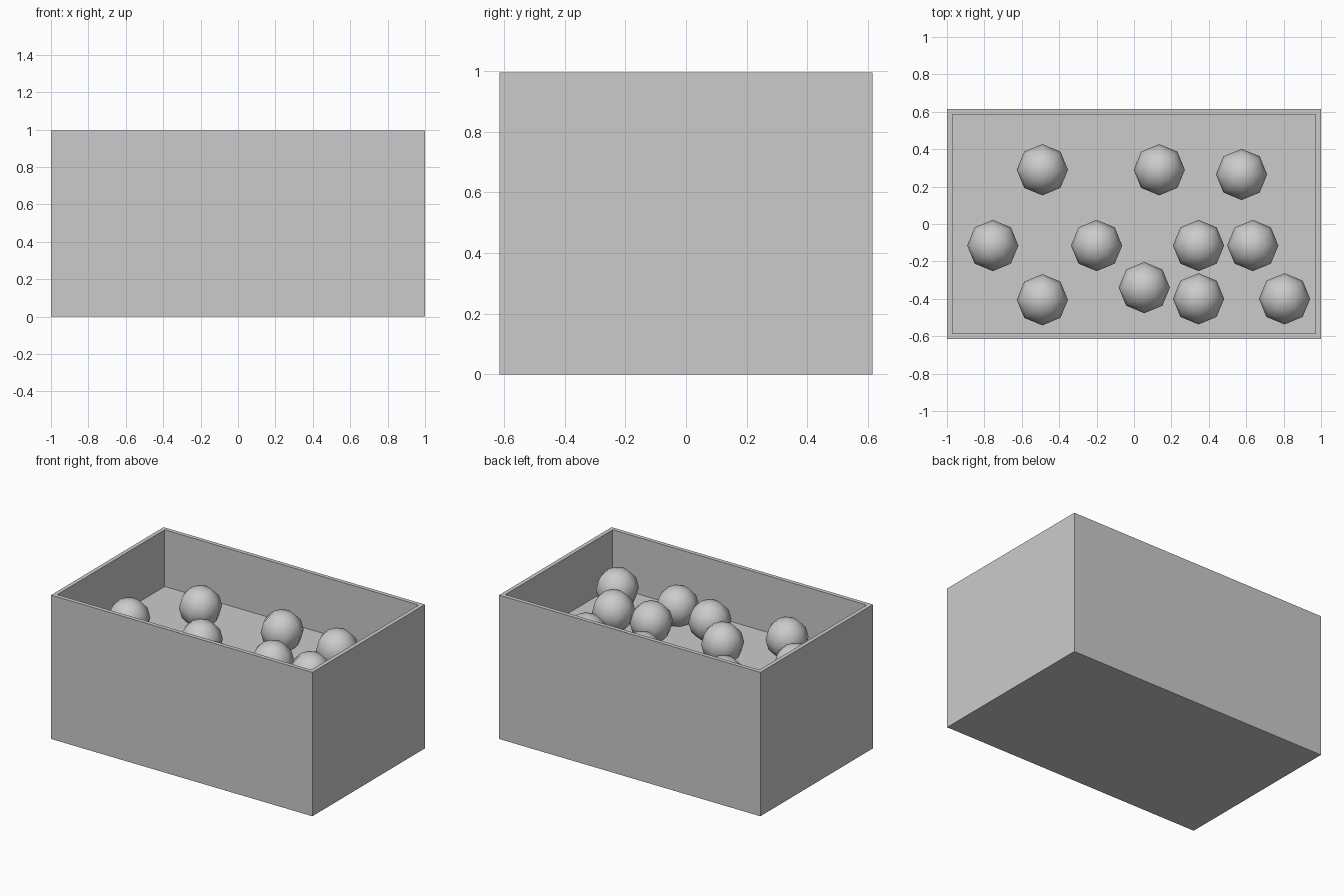
import bpy, bmesh
from mathutils import Matrix

if "Cube" in bpy.data.objects:
    bpy.data.objects.remove(bpy.data.objects["Cube"])

HX, HY, H = 1.0, 0.615, 0.995   # outer half sizes and height
WALL, FLOOR = 0.04, 0.603       # rim width, inner floor height
R, BALL_Z = 0.137, 0.705        # ball radius and centre height


def add_object(name, bm):
    mesh = bpy.data.meshes.new(name)
    bm.normal_update()
    bm.to_mesh(mesh)
    bm.free()
    obj = bpy.data.objects.new(name, mesh)
    bpy.context.collection.objects.link(obj)
    return obj


# Open-topped box: inset the top face and sink it to the floor level
bm = bmesh.new()
bmesh.ops.create_cube(bm, size=1, matrix=Matrix.Translation((0, 0, H / 2))
                      @ Matrix.Diagonal((2 * HX, 2 * HY, H, 1)))
bm.normal_update()
top = max(bm.faces, key=lambda f: f.calc_center_median().z)
bmesh.ops.inset_region(bm, faces=[top], thickness=WALL)
result = bmesh.ops.extrude_face_region(bm, geom=[top])
sunk = [v for v in result["geom"] if isinstance(v, bmesh.types.BMVert)]
bmesh.ops.translate(bm, verts=sunk, vec=(0, 0, FLOOR - H))
if top.is_valid:
    bmesh.ops.delete(bm, geom=[top], context='FACES_ONLY')
bmesh.ops.recalc_face_normals(bm, faces=bm.faces)
add_object("box", bm)

# Low-poly smooth balls slightly sunk into the floor
ball_positions = [
    (-0.49, 0.29), (0.135, 0.29), (0.575, 0.265),
    (-0.755, -0.115), (-0.20, -0.115), (0.345, -0.115), (0.635, -0.115),
    (0.055, -0.34), (-0.49, -0.405), (0.345, -0.40), (0.805, -0.40),
]
for i, (x, y) in enumerate(ball_positions, 1):
    bm = bmesh.new()
    bmesh.ops.create_uvsphere(bm, u_segments=8, v_segments=6, radius=R)
    for f in bm.faces:
        f.smooth = True
    ball = add_object(f"ball_{i}", bm)
    ball.location = (x, y, BALL_Z)
